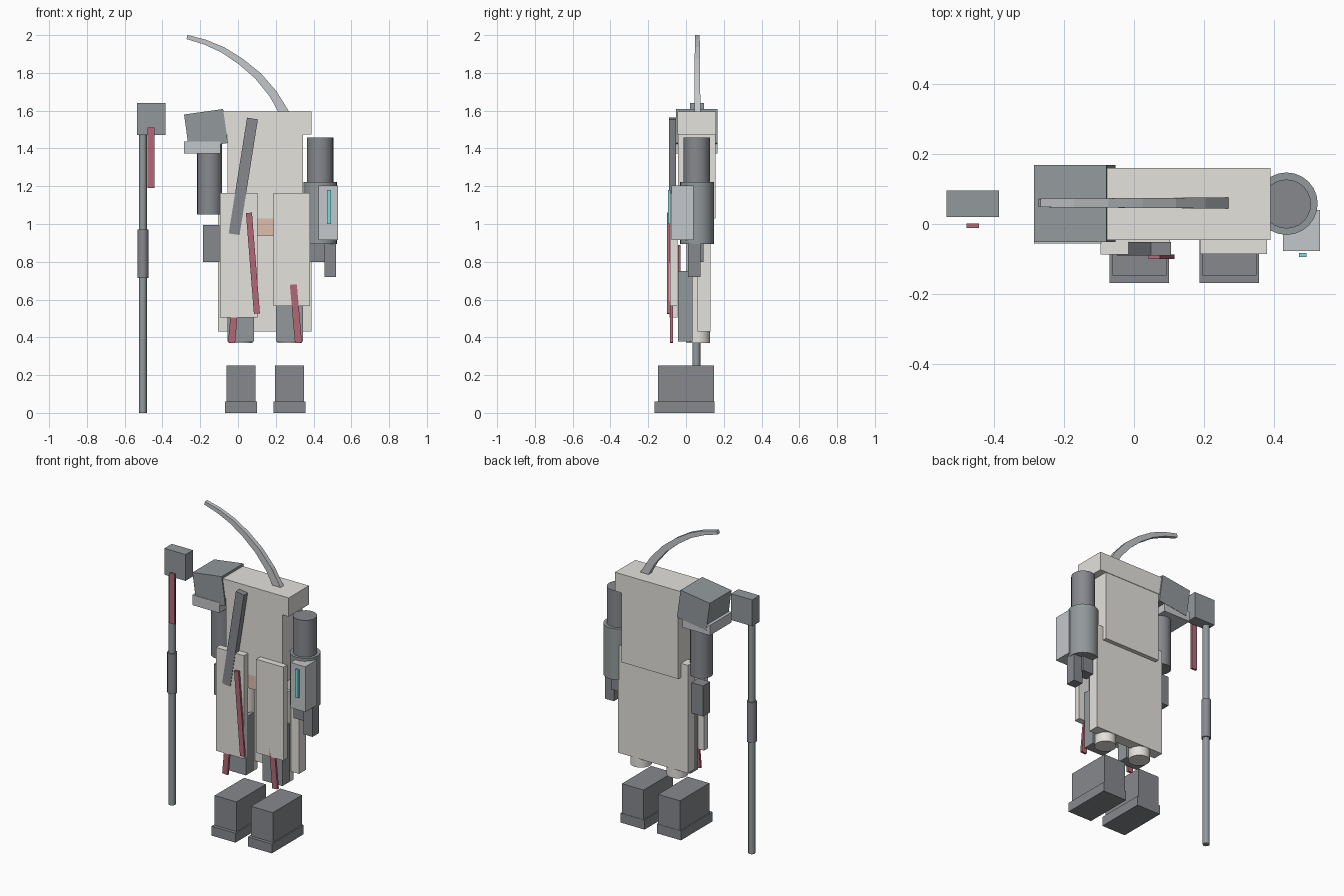
import bpy, bmesh
from math import radians
from mathutils import Vector

if "Cube" in bpy.data.objects:
    bpy.data.objects.remove(bpy.data.objects["Cube"])


def mat(name, r, g, b):
    m = bpy.data.materials.new(name)
    m.diffuse_color = (r, g, b, 1)
    m.use_nodes = True
    m.node_tree.nodes["Principled BSDF"].inputs["Base Color"].default_value = m.diffuse_color
    return m


CREAM = mat("cream", 0.78, 0.76, 0.72)
DARK = mat("dark_grey", 0.24, 0.25, 0.27)
STEEL = mat("steel_grey", 0.29, 0.32, 0.33)
LIGHT = mat("light_grey", 0.55, 0.57, 0.59)
RED = mat("red", 0.45, 0.14, 0.19)
TAN = mat("tan", 0.72, 0.52, 0.42)
CYAN = mat("cyan", 0.2, 0.72, 0.78)


def finish(bm, name, m):
    bmesh.ops.recalc_face_normals(bm, faces=bm.faces)
    me = bpy.data.meshes.new(name)
    bm.to_mesh(me)
    bm.free()
    me.materials.append(m)
    ob = bpy.data.objects.new(name, me)
    bpy.context.collection.objects.link(ob)
    return ob


def box(name, x, y, z, m, tilt=0):
    """Box from (min, max) ranges, tilted about y in degrees."""
    bm = bmesh.new()
    bmesh.ops.create_cube(bm, size=1)
    bmesh.ops.scale(bm, vec=(x[1] - x[0], y[1] - y[0], z[1] - z[0]), verts=bm.verts)
    ob = finish(bm, name, m)
    ob.location = (sum(x) / 2, sum(y) / 2, sum(z) / 2)
    ob.rotation_euler.y = radians(tilt)
    return ob


def cyl(name, x, y, r, z, m, n=24):
    bm = bmesh.new()
    bmesh.ops.create_cone(bm, cap_ends=True, segments=n, radius1=r, radius2=r, depth=z[1] - z[0])
    ob = finish(bm, name, m)
    ob.location = (x, y, sum(z) / 2)
    bpy.context.view_layer.objects.active = ob
    ob.select_set(True)
    bpy.ops.object.shade_smooth_by_angle(angle=radians(30))
    ob.select_set(False)
    return ob


# Torso, collar and long coat back
box("torso", (-0.055, 0.345), (-0.043, 0.157), (1.03, 1.59), CREAM)
box("collar", (-0.10, 0.39), (-0.045, 0.16), (1.475, 1.595), CREAM)
box("coat_back", (-0.105, 0.39), (0.06, 0.13), (0.43, 1.12), CREAM)
box("waist", (0.06, 0.23), (-0.04, 0.06), (0.94, 1.035), TAN)

# Front coat panels and diagonal strap
box("front_panel_a", (-0.095, 0.103), (-0.087, -0.045), (0.505, 1.165), CREAM)
box("front_panel_b", (0.188, 0.38), (-0.085, -0.045), (0.567, 1.165), CREAM)
box("strap", (-0.001, 0.057), (-0.09, -0.052), (0.942, 1.562), DARK, 9)

# Red ribbons
box("long_ribbon", (0.063, 0.095), (-0.10, -0.087), (0.525, 1.06), RED, -4.5)
box("short_ribbon_a", (-0.039, -0.002), (-0.085, -0.07), (0.37, 0.68), RED, 5)
box("short_ribbon_b", (0.288, 0.325), (-0.085, -0.07), (0.37, 0.68), RED, -5)
box("thigh_ribbon", (0.27, 0.305), (-0.043, -0.028), (0.62, 0.89), RED)

# Legs and boots
for side, cx in (("a", 0.015), ("b", 0.272)):
    cyl("leg_" + side, cx, 0.065, 0.063, (0.37, 0.95), CREAM)
    box("thigh_guard_" + side, (cx - 0.071, cx + 0.071), (-0.042, 0.035), (0.378, 0.75), STEEL)
    box("boot_" + side, (cx - 0.077, cx + 0.077), (-0.147, 0.149), (0.055, 0.25), DARK)
    box("sole_" + side, (cx - 0.085, cx + 0.085), (-0.168, 0.151), (0, 0.06), DARK)

# Armoured arm with shoulder plate
cyl("upper_arm_a", -0.15, 0.057, 0.066, (1.05, 1.45), DARK)
box("hand_a", (-0.185, -0.098), (0.02, 0.092), (0.80, 0.995), DARK)
box("shoulder_plate", (-0.274, -0.065), (-0.052, 0.168), (1.413, 1.595), STEEL, -8)
box("shoulder_trim", (-0.285, -0.093), (-0.055, 0.166), (1.373, 1.438), LIGHT)

# Other arm with bracer and glowing strip
cyl("upper_arm_b", 0.435, 0.057, 0.07, (1.2, 1.457), DARK)
cyl("forearm_b", 0.435, 0.058, 0.089, (0.895, 1.222), STEEL)
box("bracer_box", (0.425, 0.53), (-0.077, 0.04), (0.915, 1.204), LIGHT)
box("bracer_light", (0.47, 0.492), (-0.094, -0.083), (1.0, 1.18), CYAN)
box("hand_b", (0.38, 0.465), (0.02, 0.092), (0.80, 0.9), DARK)
box("fingers_b", (0.457, 0.52), (0.01, 0.076), (0.72, 0.9), DARK)

# Staff
cyl("staff_pole", -0.504, 0.055, 0.021, (0, 1.475), STEEL, 12)
cyl("staff_grip", -0.504, 0.055, 0.029, (0.715, 0.972), DARK, 12)
box("staff_head", (-0.535, -0.385), (0.02, 0.095), (1.472, 1.64), STEEL)
box("staff_ribbon", (-0.478, -0.442), (-0.012, 0.002), (1.19, 1.51), RED)

# Curved tapering crest swept through a few path points
path = [(0.25, 1.58), (0.185, 1.69), (0.105, 1.785), (0.015, 1.86),
        (-0.08, 1.922), (-0.175, 1.963), (-0.27, 1.99)]
bm = bmesh.new()
rings = []
for i, p in enumerate(path):
    a, b = path[max(i - 1, 0)], path[min(i + 1, len(path) - 1)]
    t = Vector((b[0] - a[0], 0, b[1] - a[1])).normalized()
    side = Vector((-t.z, 0, t.x))
    t01 = i / (len(path) - 1)
    w, d = 0.025 - 0.014 * t01, 0.016 - 0.004 * t01
    c = Vector((p[0], 0.06, p[1]))
    rings.append([bm.verts.new(c + side * (w * s) + Vector((0, d * u, 0)))
                  for s, u in ((-1, -1), (1, -1), (1, 1), (-1, 1))])
for r, q in zip(rings, rings[1:]):
    for k in range(4):
        bm.faces.new((r[k], r[(k + 1) % 4], q[(k + 1) % 4], q[k]))
bm.faces.new(rings[0])
bm.faces.new(rings[-1])
finish(bm, "crest", LIGHT)
